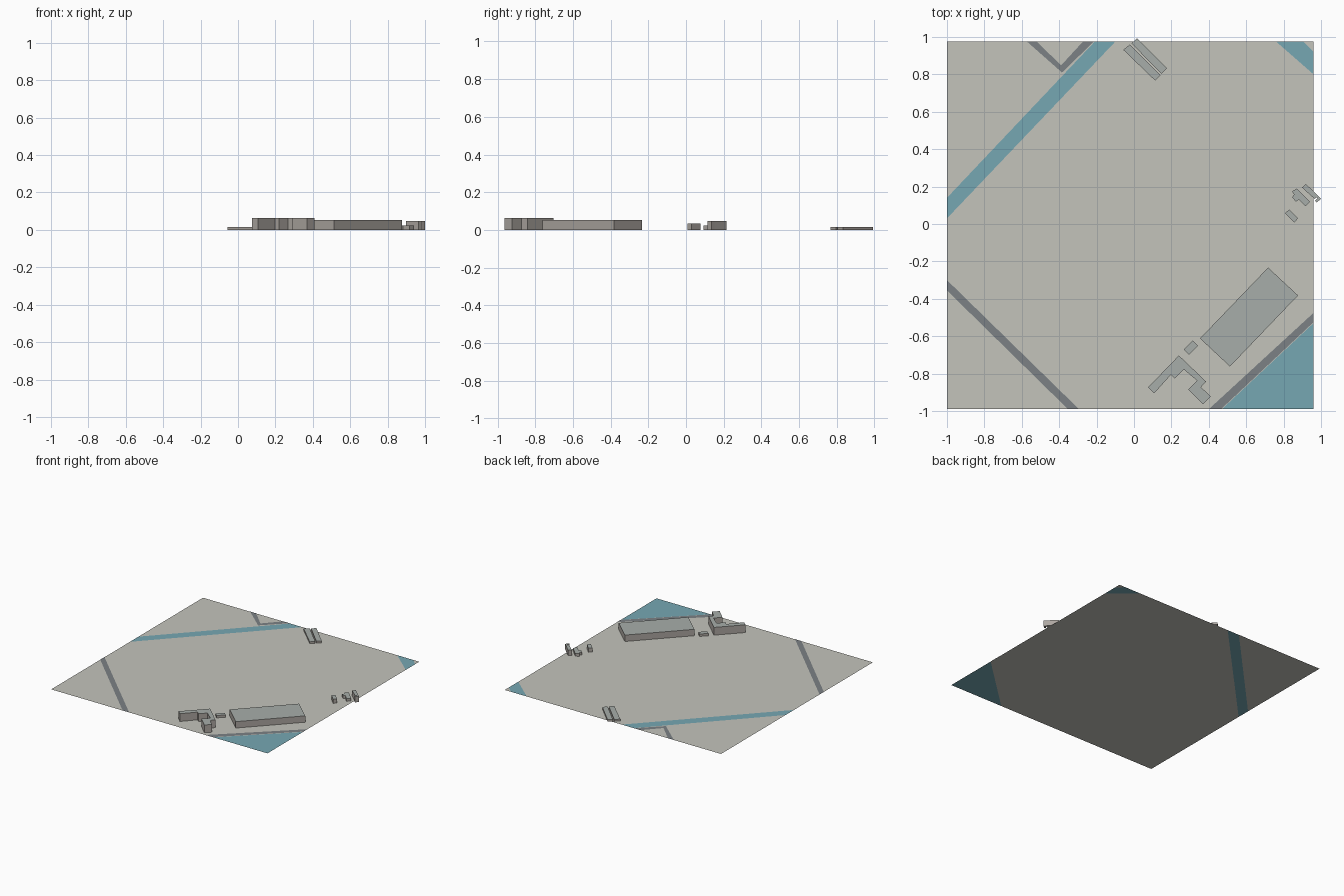
import bpy, bmesh

def material(name, rgb):
    m = bpy.data.materials.new(name)
    m.diffuse_color = (*rgb, 1)
    return m

LAND = material("land", (0.55, 0.55, 0.50))
WATER = material("water", (0.18, 0.39, 0.45))
ROAD = material("asphalt", (0.20, 0.22, 0.235))
WALL = material("wall", (0.42, 0.39, 0.36))
ROOF = material("roof", (0.39, 0.42, 0.40))

def finish(bm, name, mats):
    mesh = bpy.data.meshes.new(name)
    bm.to_mesh(mesh)
    bm.free()
    for m in mats:
        mesh.materials.append(m)
    obj = bpy.data.objects.new(name, mesh)
    bpy.context.collection.objects.link(obj)
    return obj

def sheet(name, polygons, mat, z=0.0):
    """Flat upward-facing patches."""
    bm = bmesh.new()
    for pts in polygons:
        f = bm.faces.new([bm.verts.new((x, y, z)) for x, y in pts])
        f.normal_update()
        if f.normal.z < 0:
            f.normal_flip()
    return finish(bm, name, [mat])

def building(name, pts, height):
    """Footprint extruded to a flat roof."""
    bm = bmesh.new()
    base = bm.faces.new([bm.verts.new((x, y, 0.0005)) for x, y in pts])
    ext = bmesh.ops.extrude_face_region(bm, geom=[base], use_keep_orig=True)
    for v in ext["geom"]:
        if isinstance(v, bmesh.types.BMVert):
            v.co.z = height
    bmesh.ops.recalc_face_normals(bm, faces=bm.faces)
    for f in bm.faces:
        f.material_index = 1 if f.normal.z > 0.5 else 0
    return finish(bm, name, [WALL, ROOF])

W, E, S, N = -1.0, 0.96, -0.99, 0.975

# Land split by the river and cut at the water corners
sheet("land", [
    [(W, 0.14), (-0.21, N), (W, N)],
    [(W, S), (0.47, S), (E, -0.53), (E, 0.80), (0.76, N), (-0.10, N), (W, 0.03)],
    [(0.905, N), (E, 0.92), (E, N)],
], LAND)

# River and water at the corners
sheet("river", [[(W, 0.03), (-0.10, N), (-0.21, N), (W, 0.14)]], WATER)
sheet("corner_water", [
    [(0.76, N), (E, 0.80), (E, 0.92), (0.905, N)],
    [(0.47, S), (E, S), (E, -0.53)],
], WATER)

# Roads just above the land
sheet("roads", [
    [(W, -0.30), (W, -0.355), (-0.353, S), (-0.294, S)],
    [(0.40, S), (0.465, S), (E, -0.525), (E, -0.475)],
    [(-0.572, N), (-0.385, 0.81), (-0.215, N), (-0.273, N), (-0.39, 0.848), (-0.519, N)],
], ROAD, 0.001)

# Large hall and the small shed beside it
building("hall", [(0.717, -0.233), (0.877, -0.382), (0.513, -0.762), (0.353, -0.612)], 0.053)
building("shed", [(0.315, -0.623), (0.342, -0.65), (0.294, -0.698), (0.267, -0.671)], 0.020)

# Angled building with two wings
building("winged_building", [
    (0.075, -0.874), (0.24, -0.703), (0.385, -0.842), (0.358, -0.872), (0.41, -0.922),
    (0.369, -0.963), (0.289, -0.885), (0.337, -0.837), (0.267, -0.778),
    (0.219, -0.826), (0.198, -0.805), (0.107, -0.906)], 0.064)

# Pair of low slabs at the north edge
building("low_slab_east", [(0.016, 0.992), (0.176, 0.832), (0.148, 0.803), (-0.014, 0.966)], 0.016)
building("low_slab_west", [(-0.022, 0.960), (0.142, 0.796), (0.113, 0.767), (-0.057, 0.931)], 0.016)

# Cluster of houses at the east edge
building("lone_house", [(0.83, 0.077), (0.877, 0.03), (0.856, 0.008), (0.807, 0.058)], 0.035)
building("low_house", [
    (0.871, 0.190), (0.941, 0.120), (0.917, 0.094), (0.882, 0.131), (0.866, 0.120),
    (0.845, 0.142), (0.856, 0.158), (0.845, 0.174)], 0.023)
building("long_house", [(0.919, 0.214), (0.985, 0.150), (0.966, 0.134), (0.898, 0.195)], 0.047)
building("end_house", [(0.985, 0.150), (1.0, 0.136), (0.978, 0.115), (0.968, 0.125), (0.981, 0.137), (0.977, 0.143)], 0.047)
